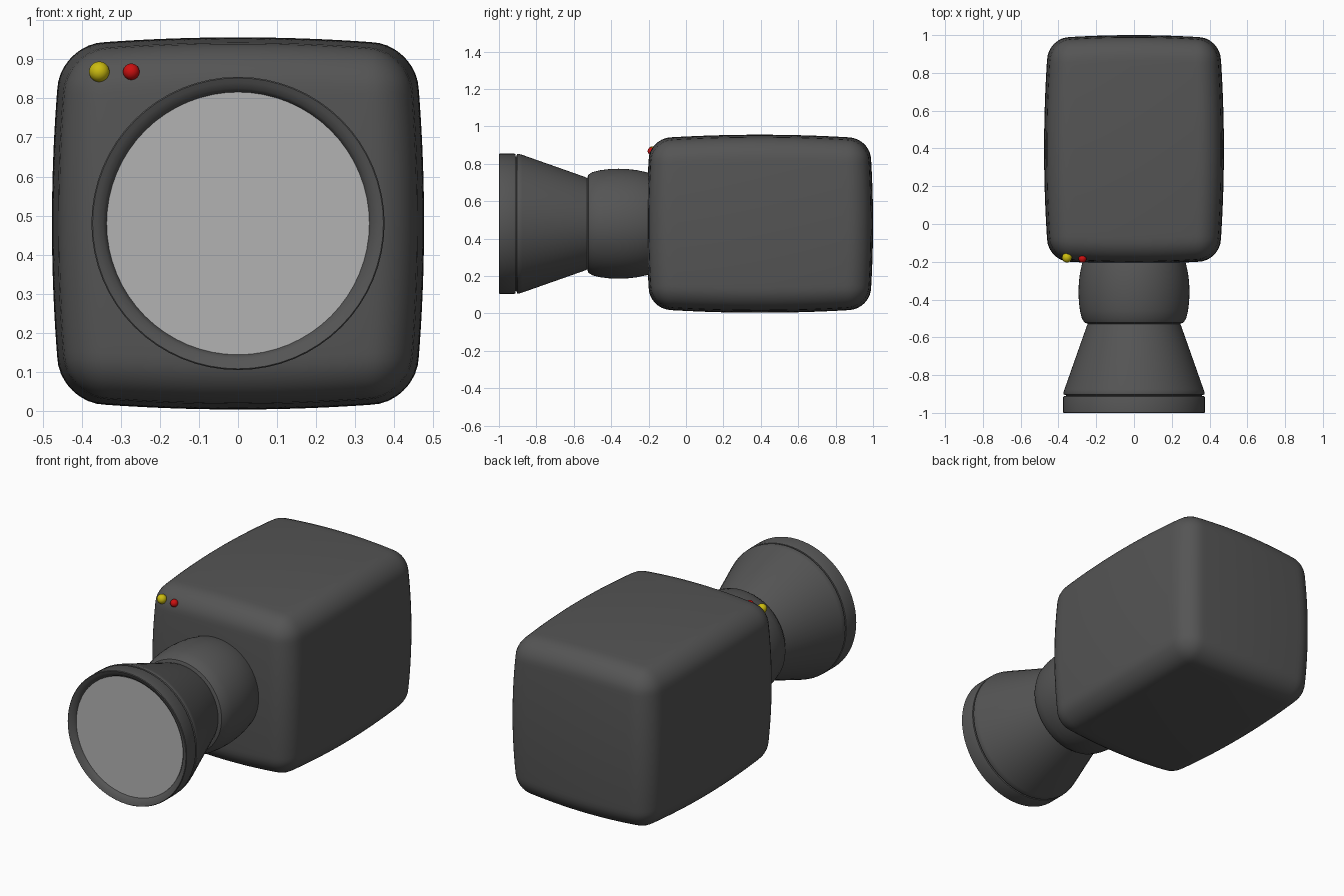
import bpy, bmesh, math
from mathutils import Vector, Matrix

if "Cube" in bpy.data.objects:
    bpy.data.objects.remove(bpy.data.objects["Cube"])

AXIS_Z = 0.48


def material(name, rgb):
    m = bpy.data.materials.new(name)
    m.diffuse_color = (*rgb, 1)
    m.use_nodes = True
    m.node_tree.nodes["Principled BSDF"].inputs["Base Color"].default_value = m.diffuse_color
    return m


DARK = material("dark_grey", (0.09, 0.09, 0.09))
GLASS = material("light_grey", (0.45, 0.45, 0.45))
RED = material("red", (0.6, 0.005, 0.005))
YELLOW = material("yellow", (0.6, 0.5, 0.005))


def finish(name, bm, mat, angle=35):
    bmesh.ops.recalc_face_normals(bm, faces=bm.faces[:])
    me = bpy.data.meshes.new(name)
    bm.to_mesh(me)
    bm.free()
    ob = bpy.data.objects.new(name, me)
    bpy.context.collection.objects.link(ob)
    me.materials.append(mat)
    bpy.ops.object.select_all(action='DESELECT')
    ob.select_set(True)
    bpy.context.view_layer.objects.active = ob
    bpy.ops.object.shade_smooth_by_angle(angle=math.radians(angle))
    return ob


def lathe(name, profile, mat, segments=64):
    """Turn (radius, y) points around the lens axis."""
    bm = bmesh.new()
    vs = [bm.verts.new((r, y, AXIS_Z)) for r, y in profile]
    es = [bm.edges.new(p) for p in zip(vs, vs[1:])]
    bmesh.ops.spin(bm, geom=vs + es, cent=(0, 0, AXIS_Z), axis=(0, 1, 0),
                   angle=2 * math.pi, steps=segments)
    bmesh.ops.remove_doubles(bm, verts=bm.verts[:], dist=1e-5)
    return finish(name, bm, mat)


def pillow_box(name, centre, half, radius, bulge, mat):
    """Box with rounded edges and gently bulging faces."""
    bm = bmesh.new()
    bmesh.ops.create_cube(bm, size=2)
    bmesh.ops.subdivide_edges(bm, edges=bm.edges[:], cuts=39, use_grid_fill=True)
    for v in bm.verts:
        p = Vector([c * h for c, h in zip(v.co, half)])
        q = Vector([max(radius - h, min(h - radius, c)) for c, h in zip(p, half)])
        p = q + (p - q).normalized() * radius
        n = [c / h for c, h in zip(p, half)]
        for i in range(3):
            a, b = n[(i + 1) % 3], n[(i + 2) % 3]
            p[i] *= (1 - bulge[i] * a * a) * (1 - bulge[i] * b * b)
        v.co = p + Vector(centre)
    return finish(name, bm, mat)


# Camera body
pillow_box("body", (0, 0.395, AXIS_Z), (0.476, 0.605, 0.476), 0.11,
           (0.05, 0.03, 0.045), DARK)

# Barrel-shaped neck between body and hood
lathe("lens_neck", [(0, -0.53), (0.24, -0.53), (0.262, -0.522), (0.276, -0.50),
                    (0.286, -0.46), (0.292, -0.41), (0.294, -0.36),
                    (0.292, -0.31), (0.286, -0.26), (0.275, -0.21),
                    (0.255, -0.15), (0, -0.15)], DARK)

# Flared hood, groove and front ring with inward sloping rim
lathe("lens_hood", [(0, -0.525), (0.243, -0.525), (0.25, -0.54), (0.368, -0.875),
                    (0.374, -0.895), (0.372, -0.903), (0.36, -0.907),
                    (0.36, -0.911), (0.372, -0.912), (0.375, -0.918),
                    (0.375, -0.997), (0.372, -1.0), (0.36, -0.995),
                    (0.345, -0.987), (0.335, -0.972), (0.335, -0.95)], DARK)

# Front glass
lathe("lens_glass", [(0, -0.975), (0.336, -0.975), (0.336, -0.95), (0, -0.95)], GLASS)

# Indicator lights
for name, x, y, r, mat in (("yellow_light", -0.355, -0.178, 0.026, YELLOW),
                           ("red_light", -0.273, -0.184, 0.021, RED)):
    bm = bmesh.new()
    bmesh.ops.create_uvsphere(bm, u_segments=32, v_segments=16, radius=r,
                              matrix=Matrix.Translation((x, y, 0.868)))
    finish(name, bm, mat)
